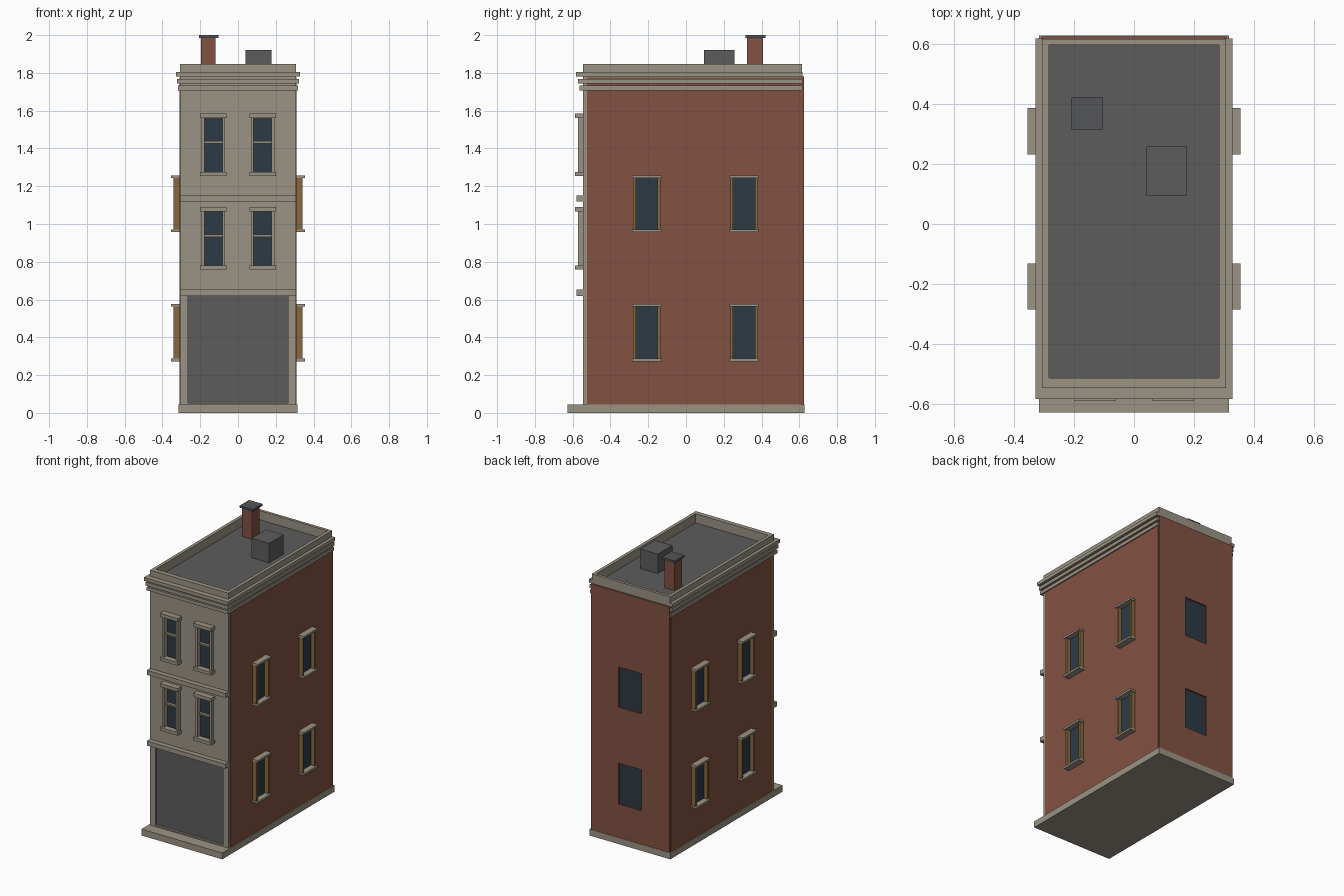
import bpy
import bmesh

if "Cube" in bpy.data.objects:
    bpy.data.objects.remove(bpy.data.objects["Cube"], do_unlink=True)


def material(name, r, g, b):
    m = bpy.data.materials.new(name)
    m.use_nodes = True
    m.diffuse_color = (r, g, b, 1)
    m.node_tree.nodes["Principled BSDF"].inputs["Base Color"].default_value = (r, g, b, 1)
    return m


STONE = material("pale stone", 0.33, 0.296, 0.235)
BRICK = material("red brick", 0.227, 0.084, 0.054)
GREY = material("dark grey", 0.107, 0.107, 0.107)
SLATE = material("slate cap", 0.085, 0.09, 0.1)
GLASS = material("window glass", 0.027, 0.042, 0.058)
WOOD = material("tan wood", 0.24, 0.14, 0.05)


def finish(name, bm, mat):
    mesh = bpy.data.meshes.new(name)
    bm.to_mesh(mesh)
    bm.free()
    mesh.materials.append(mat)
    obj = bpy.data.objects.new(name, mesh)
    bpy.context.scene.collection.objects.link(obj)
    return obj


def box(name, x, y, z, mat):
    """Box from (low, high) pairs on each axis."""
    bm = bmesh.new()
    bmesh.ops.create_cube(bm, size=1)
    for v in bm.verts:
        for axis, span in enumerate((x, y, z)):
            v.co[axis] = max(span) if v.co[axis] > 0 else min(span)
    return finish(name, bm, mat)


def pierced_wall(name, x, z, y, holes, mat):
    """Upright slab across x with rectangular holes (x0, x1, z0, z1)."""
    xs = sorted(set(x) | {v for h in holes for v in h[:2]})
    zs = sorted(set(z) | {v for h in holes for v in h[2:]})
    bm = bmesh.new()
    grid = [[bm.verts.new((a, sum(y) / 2, b)) for b in zs] for a in xs]
    for i in range(len(xs) - 1):
        for j in range(len(zs) - 1):
            cx, cz = (xs[i] + xs[i + 1]) / 2, (zs[j] + zs[j + 1]) / 2
            if not any(h[0] < cx < h[1] and h[2] < cz < h[3] for h in holes):
                bm.faces.new((grid[i][j], grid[i + 1][j], grid[i + 1][j + 1], grid[i][j + 1]))
    for v in [v for v in bm.verts if not v.link_faces]:
        bm.verts.remove(v)
    obj = finish(name, bm, mat)
    mod = obj.modifiers.new("thickness", "SOLIDIFY")
    mod.thickness = y[1] - y[0]
    mod.offset = 0
    return obj


# Main masses
FRONT, INNER, BACK = -0.545, -0.525, 0.61
box("base_slab", (-0.316, 0.316), (-0.627, 0.627), (0, 0.045), STONE)
box("brick_body", (-0.31, 0.31), (INNER, BACK), (0.045, 1.775), BRICK)
box("roof_deck", (-0.285, 0.285), (-0.515, 0.598), (1.775, 1.783), GREY)

# Front wall with openings for windows and shop front
FLOORS = [(0.77, 1.075), (1.265, 1.57)]
holes = [(c - 0.05, c + 0.05, a, b) for c in (-0.13, 0.13) for a, b in FLOORS]
holes.append((-0.265, 0.265, 0.053, 0.62))
pierced_wall("front_wall", (-0.307, 0.307), (0.045, 1.8), (FRONT, INNER), holes, STONE)
box("shop_panel", (-0.265, 0.265), (-0.53, INNER), (0.053, 0.62), GREY)
for name, z in (("lower_band", 0.62), ("upper_band", 1.12)):
    box(name, (-0.307, 0.307), (-0.58, FRONT), (z, z + 0.032), STONE)

# Front windows
for c in (-0.13, 0.13):
    for low, high in FLOORS:
        box("front_glass", (c - 0.05, c + 0.05), (-0.532, INNER), (low, high), GLASS)
        mid = (low + high) / 2 + 0.015
        box("front_meeting_rail", (c - 0.05, c + 0.05), (-0.55, -0.53), (mid - 0.006, mid + 0.006), STONE)
        for s in (-1, 1):
            box("front_jamb", (c + s * 0.047, c + s * 0.062), (-0.572, FRONT), (low, high), STONE)
        box("front_sill", (c - 0.07, c + 0.07), (-0.588, FRONT), (low - 0.012, low + 0.01), STONE)
        box("front_lintel", (c - 0.07, c + 0.07), (-0.588, FRONT), (high - 0.008, high + 0.016), STONE)

# Side windows, on both flanks
SIDE_LEVELS = [(0.28, 0.57), (0.965, 1.25)]
for s in (-1, 1):
    for c in (-0.208, 0.308):
        for low, high in SIDE_LEVELS:
            box("side_glass", (s * 0.31, s * 0.314), (c - 0.06, c + 0.06), (low, high), GLASS)
            for e in (-1, 1):
                box("side_jamb", (s * 0.31, s * 0.342), (c + e * 0.058, c + e * 0.072), (low, high), WOOD)
            for name, z in (("side_sill", low), ("side_lintel", high)):
                box(name, (s * 0.31, s * 0.354), (c - 0.077, c + 0.077), (z - 0.007, z + 0.007), STONE)

# Rear wall with two recessed windows
rear = [(-0.09, 0.09, a, b) for a, b in SIDE_LEVELS]
pierced_wall("rear_wall", (-0.307, 0.307), (0.045, 1.78), (BACK, 0.624), rear, BRICK)
for low, high in SIDE_LEVELS:
    box("rear_glass", (-0.09, 0.09), (BACK, 0.614), (low, high), GLASS)

# Stepped cornice on the front and flanks
for z, w, y in ((1.708, 0.318, -0.565), (1.744, 0.322, -0.572), (1.78, 0.328, -0.582)):
    span = (z, z + 0.024)
    box("front_cornice", (-w, w), (y, -0.53), span, STONE)
    for s in (-1, 1):
        box("side_cornice", (s * 0.3, s * w), (-0.53, 0.617), span, STONE)

# Parapet around the roof
for s in (-1, 1):
    box("side_parapet", (s * 0.283, s * 0.306), (FRONT, 0.615), (1.775, 1.847), STONE)
box("front_parapet", (-0.283, 0.283), (FRONT, -0.512), (1.775, 1.847), STONE)
box("rear_parapet", (-0.283, 0.283), (0.595, 0.615), (1.775, 1.847), STONE)

# Roof fittings
box("chimney_stack", (-0.196, -0.118), (0.323, 0.407), (1.78, 1.986), BRICK)
box("chimney_cap", (-0.207, -0.104), (0.314, 0.42), (1.986, 2.0), SLATE)
box("roof_vent", (0.04, 0.177), (0.094, 0.257), (1.78, 1.92), GREY)
